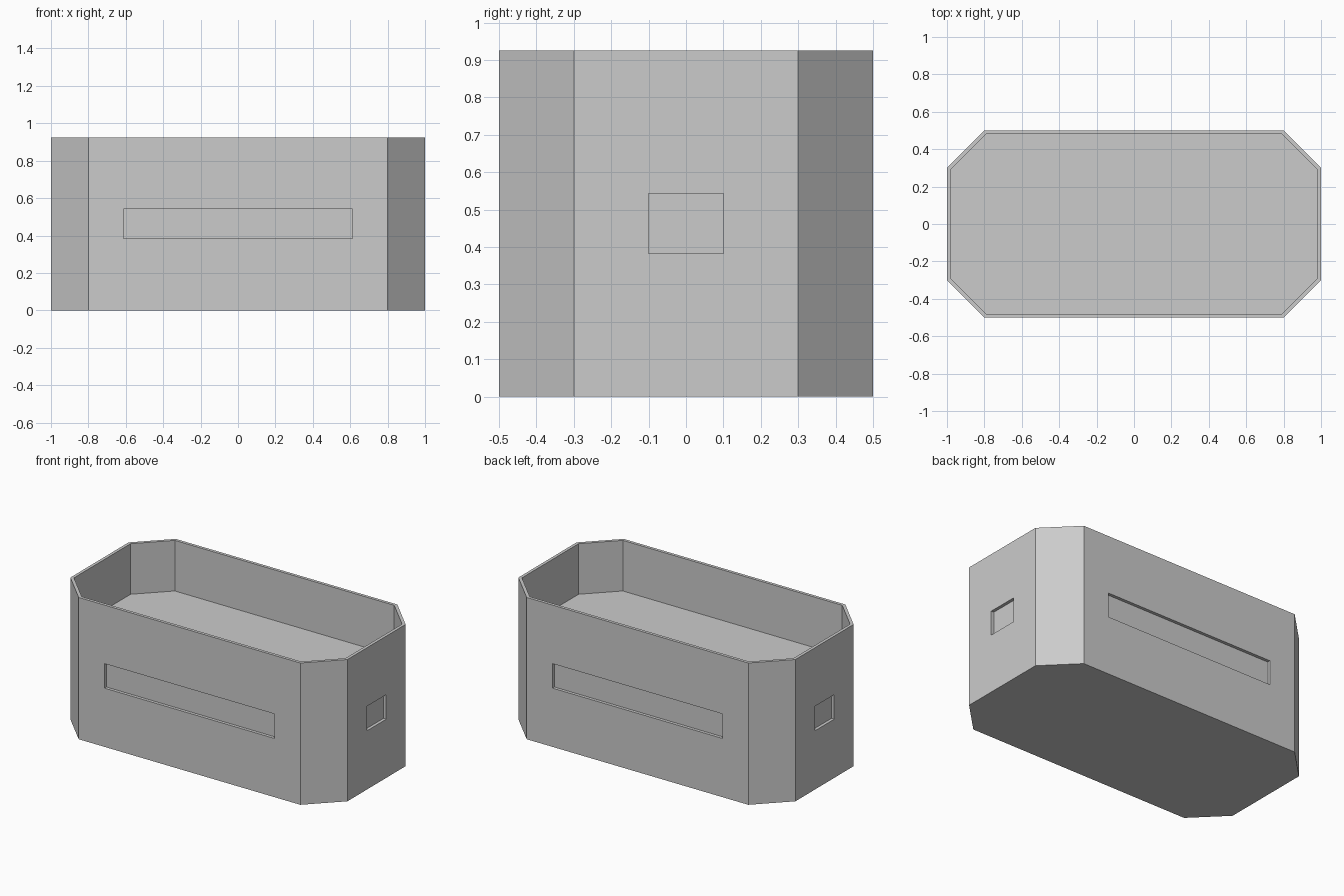
import bpy, bmesh

if "Cube" in bpy.data.objects:
    bpy.data.objects.remove(bpy.data.objects["Cube"])

HEIGHT, FLOOR, WALL = 0.925, 0.595, 0.02
RECESS_Z, RECESS_H, RECESS_D = 0.463, 0.16, 0.02


def make_object(name, bm):
    bmesh.ops.recalc_face_normals(bm, faces=bm.faces)
    mesh = bpy.data.meshes.new(name)
    bm.to_mesh(mesh)
    bm.free()
    obj = bpy.data.objects.new(name, mesh)
    bpy.context.collection.objects.link(obj)
    return obj


# Chamfered tub: octagonal outline raised to full height
outline = [(1, -0.3), (1, 0.3), (0.8, 0.5), (-0.8, 0.5),
           (-1, 0.3), (-1, -0.3), (-0.8, -0.5), (0.8, -0.5)]
bm = bmesh.new()
base = bm.faces.new([bm.verts.new((x, y, 0)) for x, y in outline])
ret = bmesh.ops.extrude_face_region(bm, geom=[base], use_keep_orig=True)
bmesh.ops.translate(bm, vec=(0, 0, HEIGHT),
                    verts=[g for g in ret["geom"] if isinstance(g, bmesh.types.BMVert)])
bmesh.ops.recalc_face_normals(bm, faces=bm.faces)

# Thin rim and sunken floor
top = max(bm.faces, key=lambda f: f.calc_center_median().z)
bmesh.ops.inset_region(bm, faces=[top], thickness=WALL, use_even_offset=True)
floor = bmesh.ops.extrude_discrete_faces(bm, faces=[top])["faces"][0]
bmesh.ops.translate(bm, vec=(0, 0, FLOOR - HEIGHT), verts=floor.verts)
tub = make_object("planter_tub", bm)


# Shallow rectangular recesses on all four sides
def cut_recess(name, center, size):
    cb = bmesh.new()
    bmesh.ops.create_cube(cb, size=1)
    bmesh.ops.scale(cb, vec=size, verts=cb.verts)
    bmesh.ops.translate(cb, vec=center, verts=cb.verts)
    cutter = make_object(name, cb)
    cutter.hide_render = True
    cutter.display_type = 'WIRE'
    mod = tub.modifiers.new(name, 'BOOLEAN')
    mod.operation = 'DIFFERENCE'
    mod.solver = 'EXACT'
    mod.object = cutter


for side, label in ((-1, "front"), (1, "back")):
    cut_recess(label + "_recess_cutter", (0, side * 0.5, RECESS_Z),
               (1.225, 2 * RECESS_D, RECESS_H))
for side, label in ((-1, "left"), (1, "right")):
    cut_recess(label + "_recess_cutter", (side, 0, RECESS_Z),
               (2 * RECESS_D, 0.2, RECESS_H))
